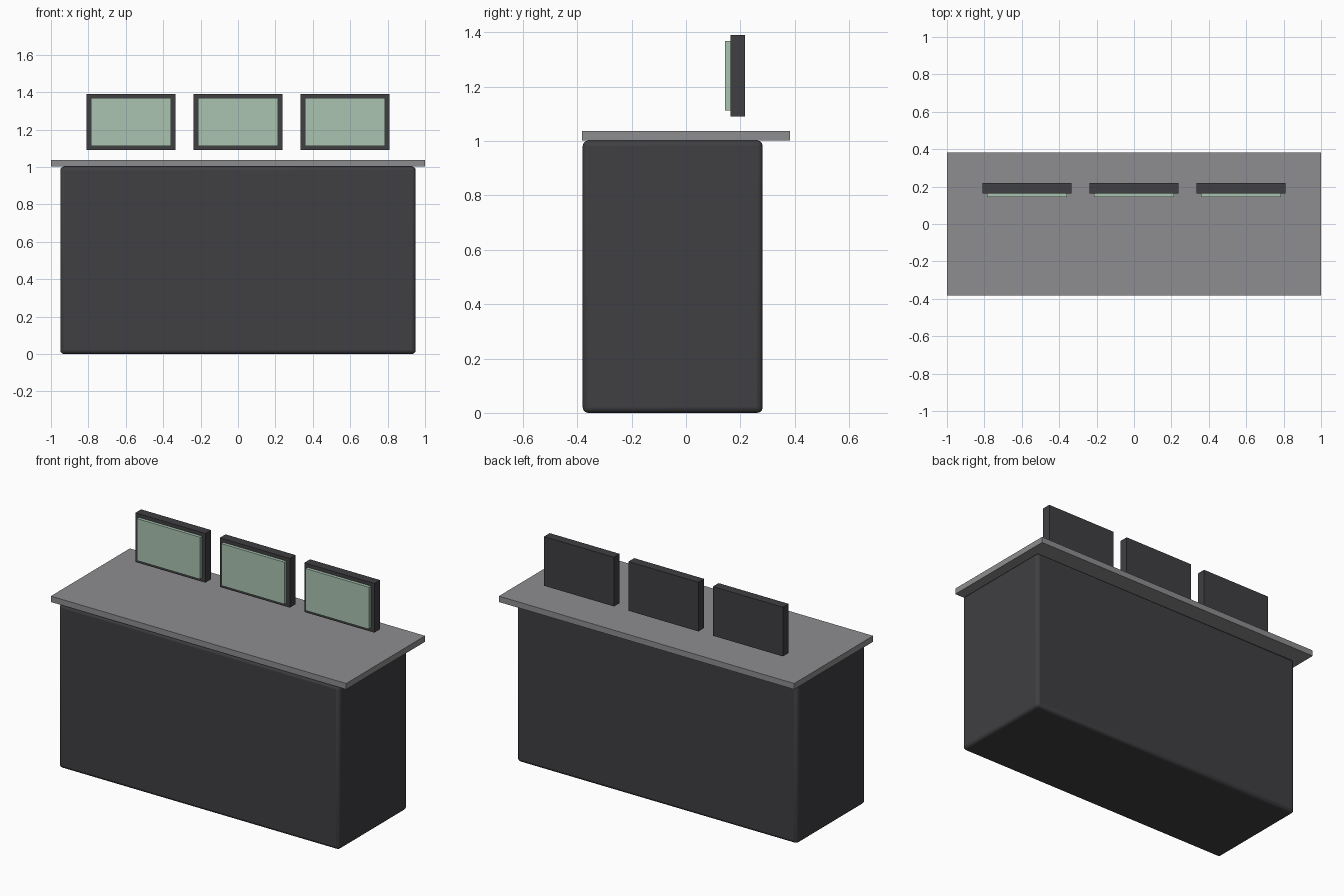
import bpy

if "Cube" in bpy.data.objects:
    bpy.data.objects.remove(bpy.data.objects["Cube"])


def material(name, color):
    m = bpy.data.materials.new(name)
    m.diffuse_color = color
    m.use_nodes = True
    m.node_tree.nodes["Principled BSDF"].inputs["Base Color"].default_value = m.diffuse_color
    return m


def box(name, x, y, z, mat):
    """Box spanning the given (min, max) ranges."""
    spans = (x, y, z)
    bpy.ops.mesh.primitive_cube_add(size=1, location=[(a + b) / 2 for a, b in spans])
    ob = bpy.context.object
    ob.name = name
    ob.scale = [b - a for a, b in spans]
    bpy.ops.object.transform_apply(location=False, rotation=False, scale=True)
    ob.data.materials.append(mat)
    return ob


dark = material("dark", (0.05, 0.05, 0.055, 1))
grey = material("grey", (0.27, 0.27, 0.28, 1))
green = material("screen_green", (0.4, 0.55, 0.44, 1))

# Desk body with softly rounded edges
body = box("desk_body", (-0.95, 0.95), (-0.38, 0.282), (0, 1.002), dark)
bevel = body.modifiers.new("rounded_edges", 'BEVEL')
bevel.width = 0.02
bevel.segments = 3
bpy.ops.object.shade_smooth_by_angle()

# Counter top, overhanging at the back and ends
box("counter_top", (-1, 1), (-0.382, 0.382), (1.002, 1.038), grey)

# Row of three floating monitors
for i, cx in enumerate((-0.572, 0, 0.572), 1):
    box(f"monitor_frame_{i}", (cx - 0.237, cx + 0.237), (0.163, 0.218), (1.09, 1.391), dark)
    box(f"monitor_screen_{i}", (cx - 0.214, cx + 0.214), (0.144, 0.165), (1.112, 1.369), green)
